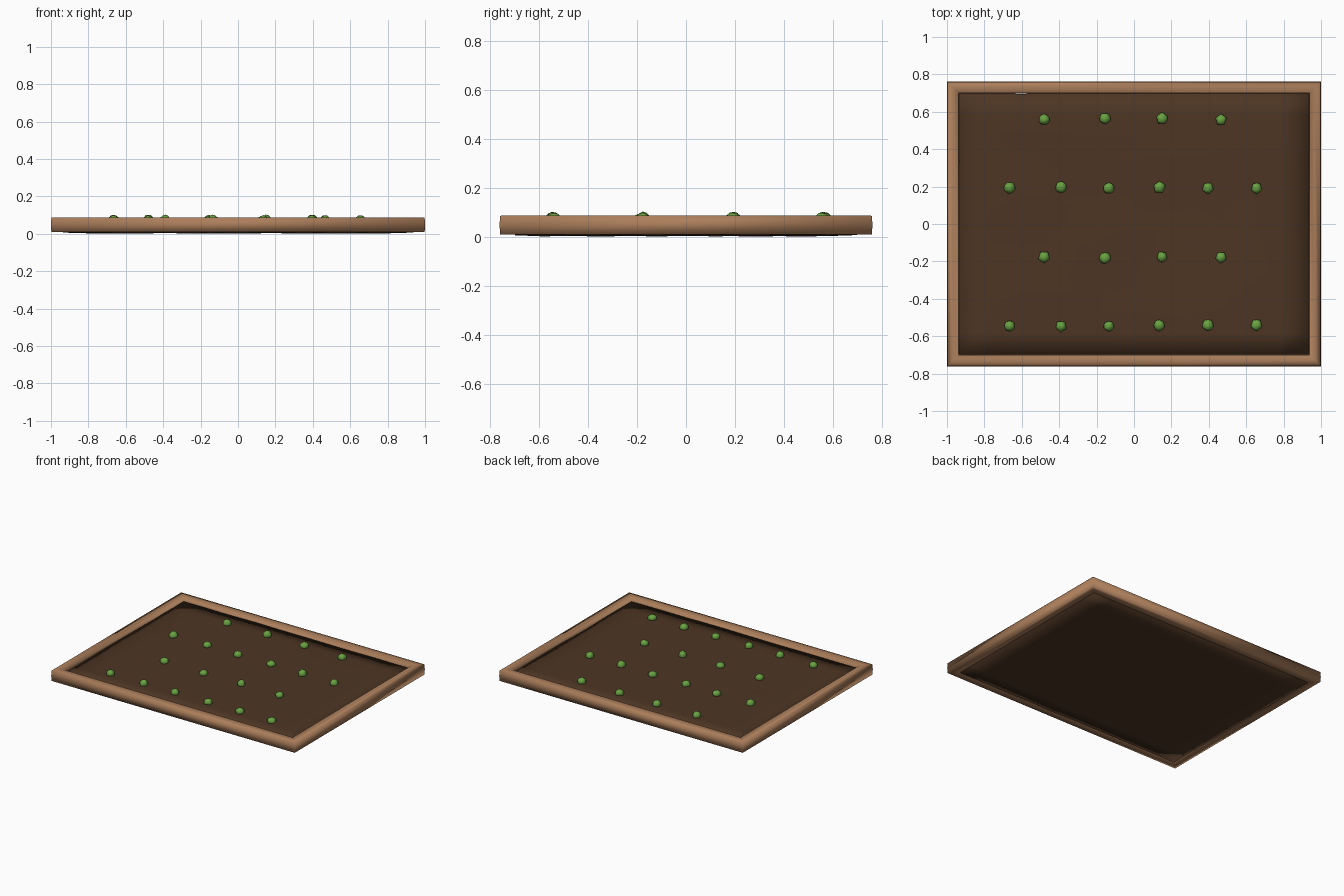
import bpy, bmesh, math, random
from mathutils import Matrix, noise, Vector

random.seed(4)
cube = bpy.data.objects.get("Cube")
if cube:
    bpy.data.objects.remove(cube, do_unlink=True)


def material(name, color):
    m = bpy.data.materials.new(name)
    m.use_nodes = True
    m.diffuse_color = (*color, 1)
    m.node_tree.nodes["Principled BSDF"].inputs["Base Color"].default_value = (*color, 1)
    return m


wood = material("warm wood", (0.41, 0.21, 0.105))
earth = material("dark soil", (0.074, 0.036, 0.017))
leaf = material("leaf green", (0.14, 0.36, 0.055))


def finish(bm, name, mat):
    bmesh.ops.recalc_face_normals(bm, faces=bm.faces)
    for f in bm.faces:
        f.smooth = True
    mesh = bpy.data.meshes.new(name)
    bm.to_mesh(mesh)
    bm.free()
    mesh.materials.append(mat)
    obj = bpy.data.objects.new(name, mesh)
    bpy.context.collection.objects.link(obj)
    return obj


# Wooden border: a plank profile (inset, height) swept round the mitred rectangle
HX, HY, LOW, TOP, WIDE = 1.0, 0.762, 0.01, 0.088, 0.064
profile = [(0.002, LOW), (0, (LOW + TOP) / 2), (0.002, TOP - 0.002), (WIDE / 2, TOP),
           (WIDE - 0.002, TOP - 0.002), (WIDE, (LOW + TOP) / 2), (WIDE - 0.002, LOW),
           (WIDE / 2, LOW)]
bm = bmesh.new()
rings = [[bm.verts.new((sx * (HX - i), sy * (HY - i), z)) for i, z in profile]
         for sx, sy in ((-1, -1), (1, -1), (1, 1), (-1, 1))]
n = len(profile)
for c in range(4):
    a, b = rings[c], rings[(c + 1) % 4]
    for k in range(n):
        bm.faces.new((a[k], b[k], b[(k + 1) % n], a[(k + 1) % n]))
finish(bm, "wooden_border", wood)

# Soil: a gently uneven slab with ragged edges inside the border
SX, SY, SOIL = 0.938, 0.70, 0.064
bm = bmesh.new()
bmesh.ops.create_cube(bm, size=2)
bmesh.ops.subdivide_edges(bm, edges=[e for e in bm.edges if abs(e.verts[0].co.z - e.verts[1].co.z) < 0.1],
                          cuts=11, use_grid_fill=True)
for v in bm.verts:
    x, y, up = v.co.x * SX, v.co.y * SY, v.co.z > 0
    bump = noise.noise(Vector((x * 4, y * 4, v.co.z)))
    rim = max(abs(v.co.x), abs(v.co.y)) > 0.99
    v.co.x = x - random.uniform(0, 0.004) * math.copysign(rim, x)
    v.co.y = y - random.uniform(0, 0.004) * math.copysign(rim, y)
    v.co.z = SOIL + bump * 0.004 - rim * 0.004 if up else 0.004 + bump * 0.004 + rim * 0.004
finish(bm, "soil_bed", earth)


# Sprouts: small leafy clumps in staggered rows
def sprout(name, x, y):
    bm = bmesh.new()
    bmesh.ops.create_icosphere(bm, subdivisions=2, radius=1)
    spin = random.uniform(0, math.tau)
    for v in bm.verts:
        angle = math.atan2(v.co.y, v.co.x)
        lobes = 1 + 0.10 * math.cos(5 * angle + spin) * (1 - abs(v.co.z))
        v.co = v.co * lobes * random.uniform(0.92, 1.06)
    size = random.uniform(0.028, 0.031)
    height = random.uniform(0.024, 0.03)
    bmesh.ops.transform(bm, verts=bm.verts,
                        matrix=Matrix.Translation((x, y, 0.073)) @ Matrix.Diagonal((size, size, height, 1)))
    finish(bm, name, leaf)


wide_row = (-0.665, -0.39, -0.135, 0.135, 0.395, 0.655)
short_row = (-0.48, -0.155, 0.15, 0.465)
rows = ((-0.545, wide_row), (-0.178, short_row), (0.193, wide_row), (0.558, short_row))
for r, (y, row) in enumerate(rows, 1):
    for c, x in enumerate(row, 1):
        sprout(f"sprout_row{r}_{c}", x, y + random.uniform(-0.006, 0.006))
